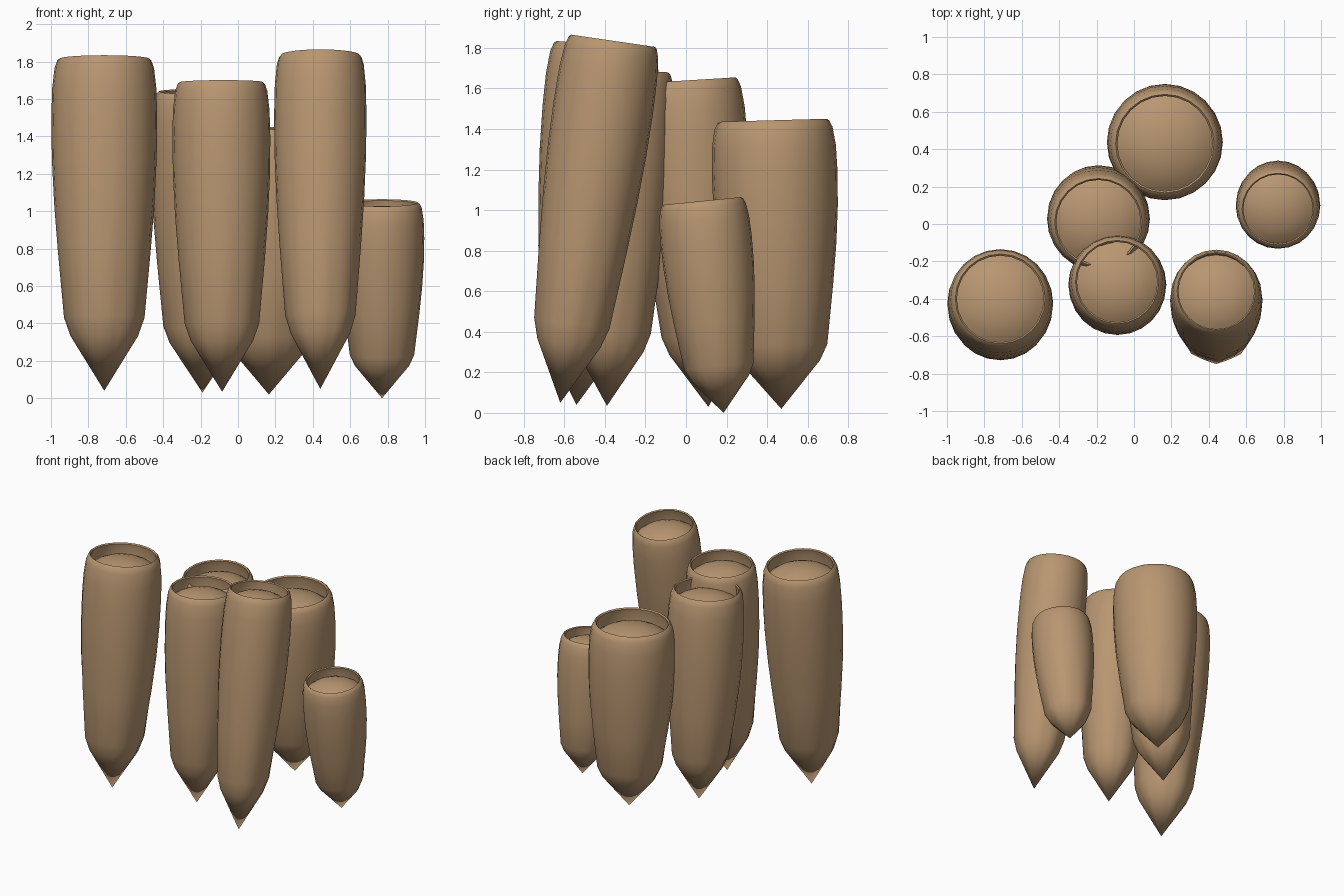
import bpy
import bmesh
import math
from mathutils import Vector

cube = bpy.data.objects.get("Cube")
if cube:
    bpy.data.objects.remove(cube, do_unlink=True)

COLOR = (0.48, 0.305, 0.165, 1.0)
brown = bpy.data.materials.new("light_brown")
brown.use_nodes = True
brown.diffuse_color = COLOR
bsdf = next(n for n in brown.node_tree.nodes if n.type == 'BSDF_PRINCIPLED')
bsdf.inputs["Base Color"].default_value = COLOR
bsdf.inputs["Roughness"].default_value = 0.8

SIDES = 24
FLUTES = 8

# Outer wall: fraction of height, fraction of radius, flute depth
OUTER = [(0.165, 0.62, 0.03), (0.22, 0.735, 0.035), (0.43, 0.875, 0.008),
         (0.57, 0.95, 0), (0.7, 0.99, 0), (0.82, 1, 0), (0.91, 0.985, 0),
         (0.972, 0.94, 0), (0.994, 0.89, 0), (1, 0.85, 0)]
# Recessed dome inside the rim: depth and radius, both as fractions of radius
INNER = [(0.03, 0.82), (0.18, 0.85), (0.36, 0.85), (0.25, 0.7),
         (0.16, 0.5), (0.1, 0.27)]
DOME_TOP = 0.08


def pod(name, tip, top, radius):
    """Closed fluted stalk with a pointed foot and a domed recess in its top."""
    tip, top = Vector(tip), Vector(top)
    axis = top - tip
    height = axis.length
    turn = Vector((0, 0, 1)).rotation_difference(axis)
    bm = bmesh.new()

    def point(x, y, z):
        return bm.verts.new(tip + turn @ Vector((x, y, z)))

    def ring(z, r, flute=0):
        verts = []
        for i in range(SIDES):
            a = math.tau * i / SIDES
            rr = r * (1 + flute * math.cos(FLUTES * a))
            verts.append(point(rr * math.cos(a), rr * math.sin(a), z))
        return verts

    rings = [ring(t * height, r * radius, f) for t, r, f in OUTER]
    rings += [ring(height - d * radius, r * radius) for d, r in INNER]
    foot = point(0, 0, 0)
    crown = point(0, 0, height - DOME_TOP * radius)
    for i in range(SIDES):
        j = (i + 1) % SIDES
        bm.faces.new((foot, rings[0][j], rings[0][i]))
        for low, high in zip(rings, rings[1:]):
            bm.faces.new((low[i], low[j], high[j], high[i]))
        bm.faces.new((rings[-1][i], rings[-1][j], crown))
    bmesh.ops.recalc_face_normals(bm, faces=bm.faces)

    mesh = bpy.data.meshes.new(name)
    bm.to_mesh(mesh)
    bm.free()
    mesh.materials.append(brown)
    obj = bpy.data.objects.new(name, mesh)
    bpy.context.collection.objects.link(obj)
    bpy.ops.object.select_all(action='DESELECT')
    obj.select_set(True)
    bpy.context.view_layer.objects.active = obj
    bpy.ops.object.shade_smooth_by_angle(angle=math.radians(42))


# The cluster of six leaning stalks
pod("tall_right_stalk", (-0.715, -0.54, 0.04), (-0.715, -0.40, 1.815), 0.283)
pod("front_middle_stalk", (-0.085, -0.39, 0.035), (-0.09, -0.31, 1.69), 0.262)
pod("tall_leaning_stalk", (0.44, -0.62, 0.05), (0.44, -0.36, 1.835), 0.247)
pod("rear_middle_stalk", (-0.19, 0.11, 0.03), (-0.19, 0.01, 1.64), 0.275)
pod("wide_back_stalk", (0.165, 0.47, 0.02), (0.165, 0.43, 1.443), 0.31)
pod("short_left_stalk", (0.77, 0.185, 0.0), (0.77, 0.08, 1.045), 0.226)
